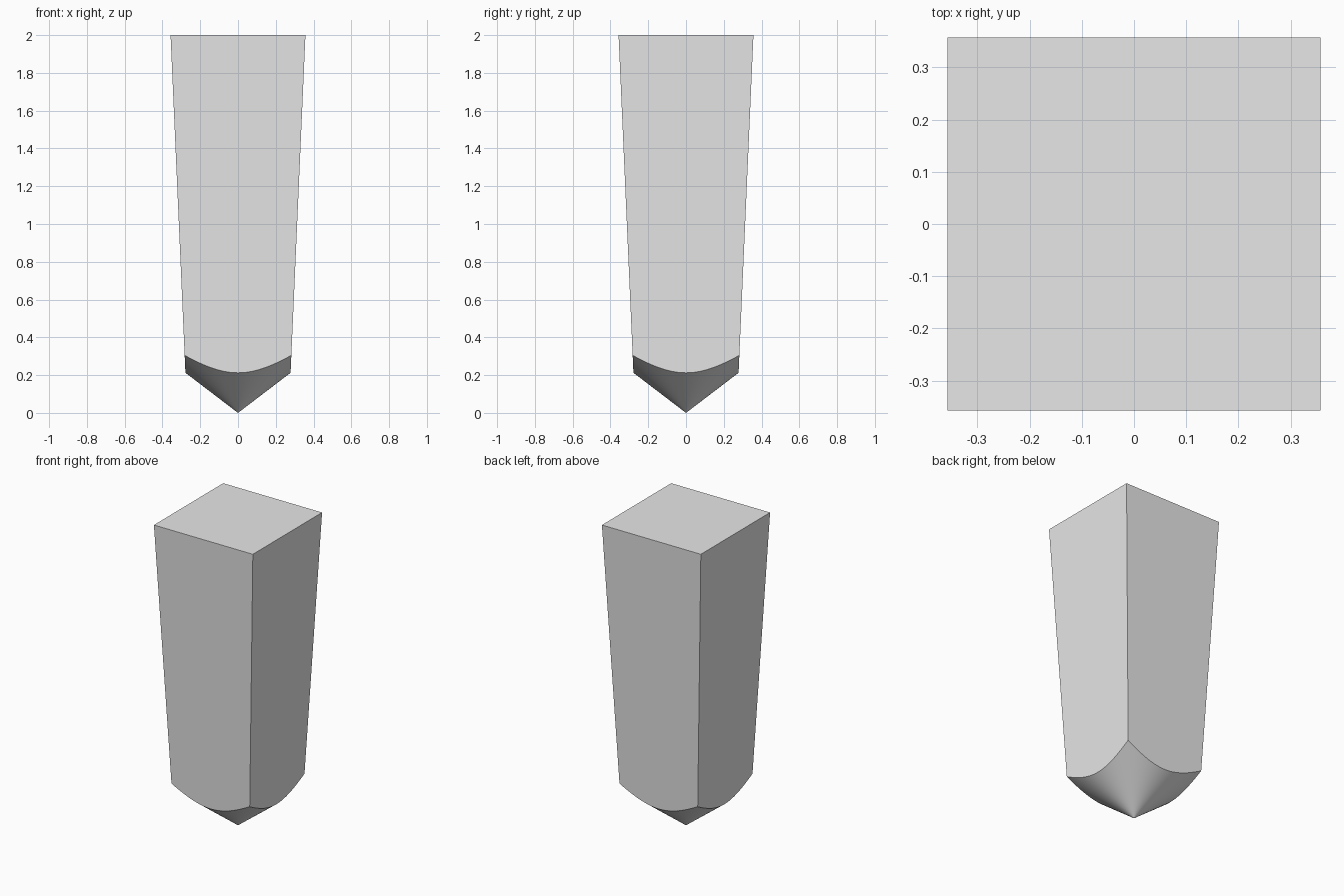
import bpy, bmesh, math

# Remove the default cube
cube = bpy.data.objects.get("Cube")
if cube:
    bpy.data.objects.remove(cube, do_unlink=True)

HEIGHT = 2.0
BASE_HALF = 0.269    # half width of the tapered sides extended down to z = 0
TAPER = 0.044        # growth of the half width per unit of height
CONE_SLOPE = 0.763   # rise of the cone per unit of radius
PER_SIDE = 32        # facets of the cone under each side


def make_material(name, value):
    mat = bpy.data.materials.new(name)
    mat.use_nodes = True
    color = (value, value, value, 1.0)
    mat.diffuse_color = color
    mat.node_tree.nodes["Principled BSDF"].inputs["Base Color"].default_value = color
    return mat


bm = bmesh.new()
count = 4 * PER_SIDE

# Rim where the cone meets the tapered sides, starting at a corner
rim, tip = [], []
for i in range(count):
    angle = math.radians(45) + math.tau * i / count
    c, s = math.cos(angle), math.sin(angle)
    radius = BASE_HALF / (max(abs(c), abs(s)) - TAPER * CONE_SLOPE)
    rim.append(bm.verts.new((radius * c, radius * s, radius * CONE_SLOPE)))
    small = radius * 0.02
    tip.append(bm.verts.new((small * c, small * s, small * CONE_SLOPE)))

# Conical point, with a tiny ring near the apex to keep its shading clean
apex = bm.verts.new((0, 0, 0))
for i in range(count):
    j = (i + 1) % count
    bm.faces.new((rim[i], tip[i], tip[j], rim[j]))
    bm.faces.new((tip[i], apex, tip[j]))

# Flat top and four tapered sides
half = BASE_HALF + TAPER * HEIGHT
top = [bm.verts.new((x * half, y * half, HEIGHT))
       for x, y in ((1, 1), (-1, 1), (-1, -1), (1, -1))]
bm.faces.new(top)
for k in range(4):
    edge = [rim[(k * PER_SIDE + n) % count] for n in range(PER_SIDE + 1)]
    bm.faces.new(edge + [top[(k + 1) % 4], top[k]])

bmesh.ops.recalc_face_normals(bm, faces=bm.faces)
mesh = bpy.data.meshes.new("pointed_post")
bm.to_mesh(mesh)
bm.free()

post = bpy.data.objects.new("pointed_post", mesh)
bpy.context.collection.objects.link(post)
mesh.materials.append(make_material("light_grey", 0.8))

# Smooth cone, crisp edges
bpy.ops.object.select_all(action="DESELECT")
post.select_set(True)
bpy.context.view_layer.objects.active = post
bpy.ops.object.shade_smooth_by_angle(angle=math.radians(25))
